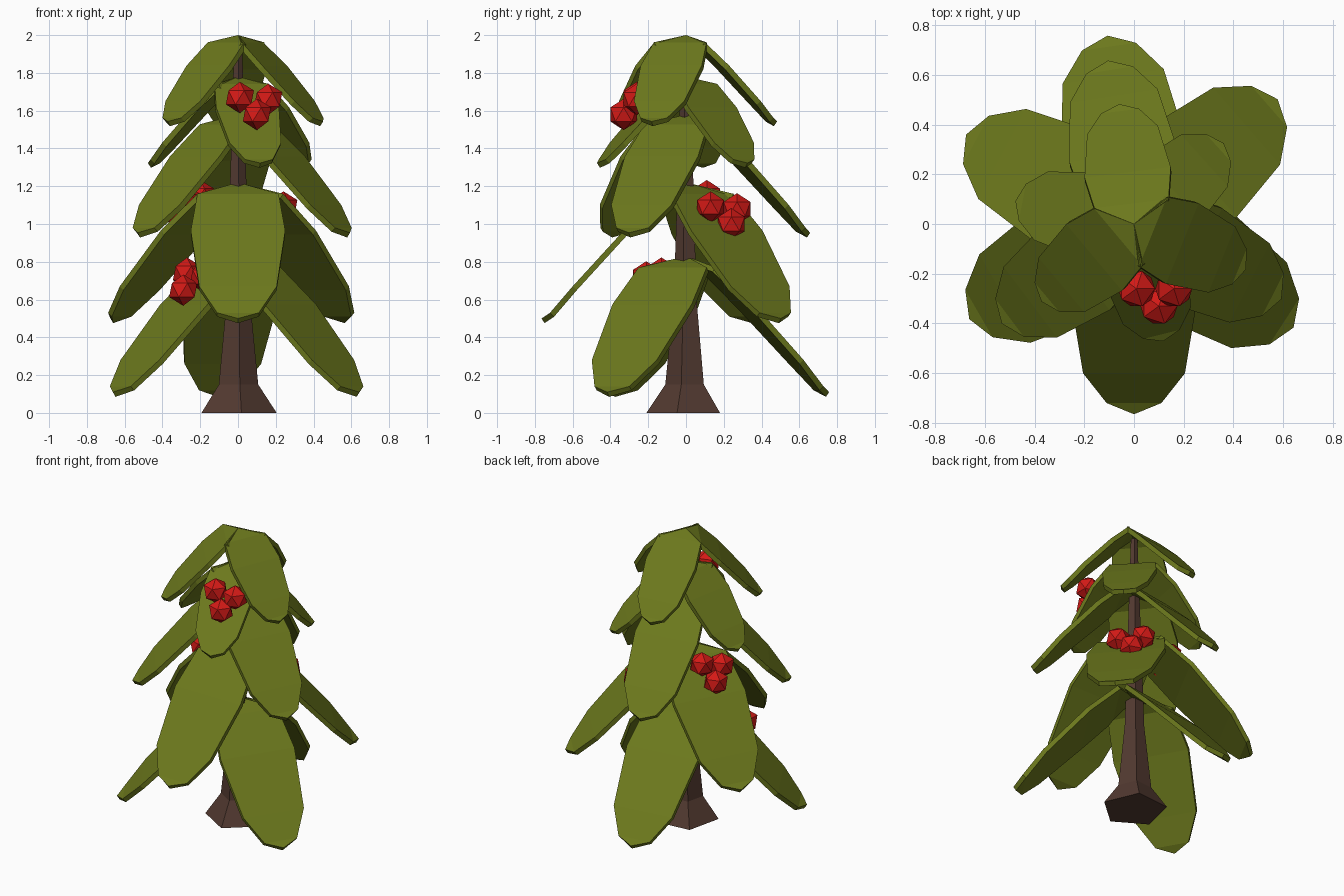
import bpy, bmesh, math
from mathutils import Matrix

if "Cube" in bpy.data.objects:
    bpy.data.objects.remove(bpy.data.objects["Cube"])


def material(name, rgb):
    m = bpy.data.materials.new(name)
    m.diffuse_color = (*rgb, 1)
    m.use_nodes = True
    m.node_tree.nodes["Principled BSDF"].inputs["Base Color"].default_value = m.diffuse_color
    return m


BARK = material("bark", (0.085, 0.042, 0.03))
GREEN = material("foliage", (0.15, 0.19, 0.012))
RED = material("berry_red", (0.65, 0.01, 0.008))


def finish(bm, name, mat):
    me = bpy.data.meshes.new(name)
    bm.to_mesh(me)
    bm.free()
    me.materials.append(mat)
    ob = bpy.data.objects.new(name, me)
    bpy.context.collection.objects.link(ob)
    return ob


# Trunk: five-sided, flared at the foot
bm = bmesh.new()
rings = []
for r, z in [(0.21, 0), (0.11, 0.15), (0.065, 0.6), (0.022, 1.96)]:
    angles = [math.radians(-85 + 72 * i) for i in range(5)]
    rings.append([bm.verts.new((r * math.cos(a), r * math.sin(a), z)) for a in angles])
for lo, hi in zip(rings, rings[1:]):
    for i in range(5):
        j = (i + 1) % 5
        bm.faces.new((lo[i], lo[j], hi[j], hi[i]))
bm.faces.new(rings[0][::-1])
bm.faces.new(rings[-1])
finish(bm, "trunk", BARK)

# Drooping leaf: (reach, height, half width) along its length
LEAF = [(0.13, -0.06, 0.215), (0.33, -0.255, 0.25), (0.6, -0.55, 0.205), (0.72, -0.69, 0.11)]


def leaf(name, angle, top, scale, width):
    bm = bmesh.new()
    root = bm.verts.new((0, 0, 0))
    tip = bm.verts.new((0.765, 0, -0.72))
    pairs = [(bm.verts.new((x, -w * width, z)), bm.verts.new((x, w * width, z))) for x, z, w in LEAF]
    bm.faces.new((root, *pairs[0]))
    for (a, b), (c, d) in zip(pairs, pairs[1:]):
        bm.faces.new((a, c, d, b))
    bm.faces.new((pairs[-1][0], tip, pairs[-1][1]))
    bm.transform(Matrix.Translation((0, 0, top))
                 @ Matrix.Rotation(math.radians(angle), 4, 'Z') @ Matrix.Scale(scale, 4))
    ob = finish(bm, name, GREEN)
    s = ob.modifiers.new("thickness", 'SOLIDIFY')
    s.thickness = 0.03
    s.offset = -1


# Five tiers of three leaves: top height, scale, width factor, angles
TIERS = [
    (0.83, 1.0, 1.0, (98, 210, -33)),
    (1.22, 1.0, 1.0, (270, 41, 152)),
    (1.58, 0.87, 1.0, (99, 217, -27)),
    (1.78, 0.635, 1.08, (-76, 42, 169)),
    (2.0, 0.635, 1.1, (97, 220, -22)),
]
for t, (top, scale, width, angles) in enumerate(TIERS, 1):
    for i, a in enumerate(angles, 1):
        leaf(f"leaf_tier{t}_{i}", a, top, scale, width)

# Berry clusters, three faceted berries each
CLUSTERS = [
    [(0.01, -0.26, 1.67), (0.16, -0.26, 1.66), (0.1, -0.33, 1.58)],
    [(0.24, 0.13, 1.09), (0.15, 0.27, 1.08), (0.22, 0.24, 1.0)],
    [(-0.2, 0.11, 1.15), (-0.27, -0.01, 1.12), (-0.3, 0.1, 1.05)],
    [(-0.27, -0.13, 0.74), (-0.29, -0.24, 0.65), (-0.18, -0.21, 0.72)],
]
for c, berries in enumerate(CLUSTERS, 1):
    bm = bmesh.new()
    for p in berries:
        bmesh.ops.create_icosphere(bm, subdivisions=1, radius=0.083, matrix=Matrix.Translation(p))
    finish(bm, f"berry_cluster_{c}", RED)
